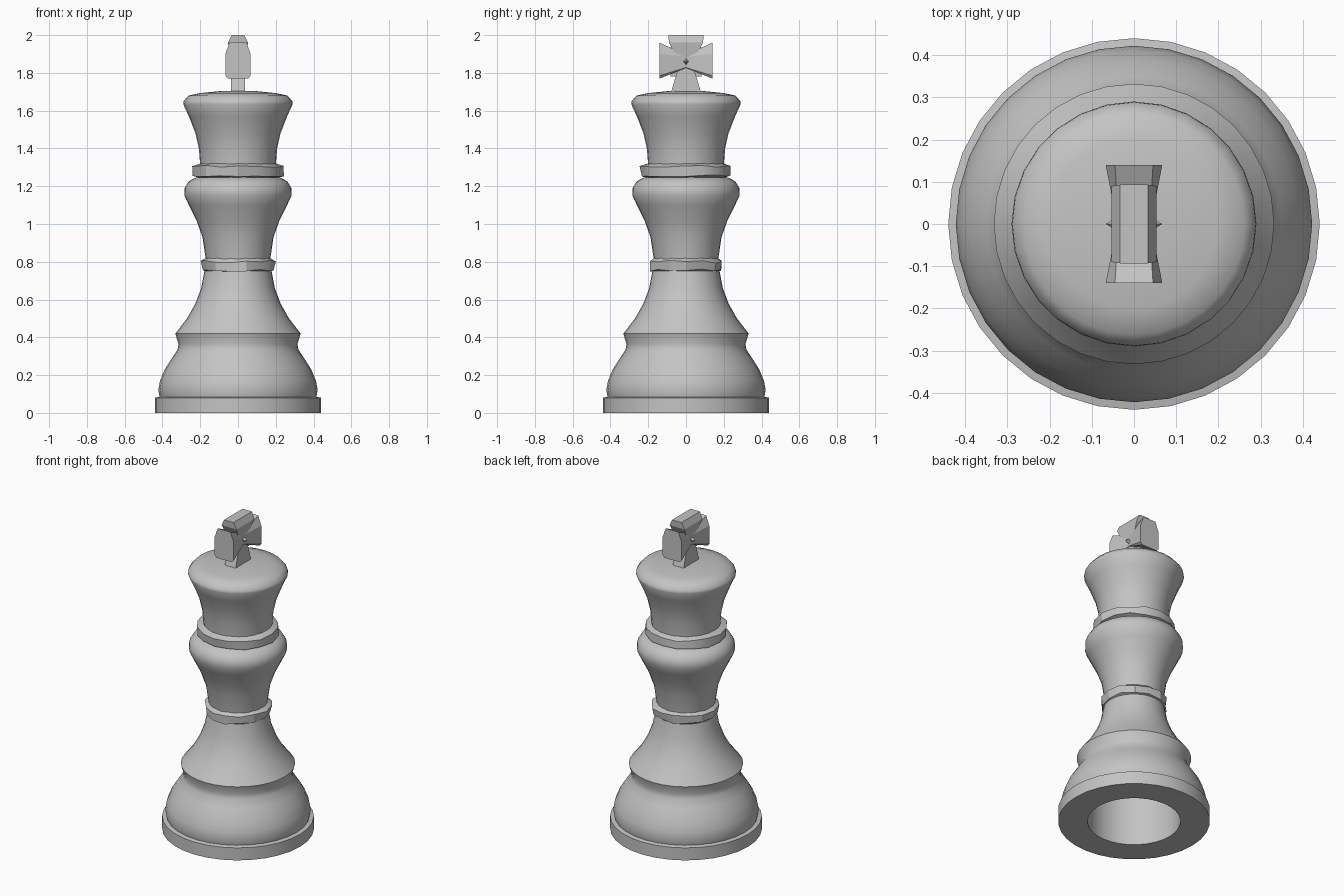
import bpy, bmesh, math, random

random.seed(4)
if "Cube" in bpy.data.objects:
    bpy.data.objects.remove(bpy.data.objects["Cube"], do_unlink=True)

# Single stone grey material
GREY = (0.55, 0.55, 0.55, 1)
stone = bpy.data.materials.new("stone grey")
stone.use_nodes = True
stone.diffuse_color = GREY
stone.node_tree.nodes["Principled BSDF"].inputs["Base Color"].default_value = GREY


def finish(name, bm, angle=None):
    mesh = bpy.data.meshes.new(name)
    bm.to_mesh(mesh)
    bm.free()
    mesh.materials.append(stone)
    if angle:
        mesh.shade_smooth()
        mesh.set_sharp_from_angle(angle=math.radians(angle))
    obj = bpy.data.objects.new(name, mesh)
    bpy.context.collection.objects.link(obj)
    return obj


def lathe(name, profile, sides=32, angle=40, wobble=0):
    """Turn a (radius, height) profile around z; open ends stay open."""
    bm = bmesh.new()
    rings = []
    for k, (r, z) in enumerate(profile):
        shake = wobble if 0 < k < len(profile) - 1 else 0
        ring = []
        for j in range(sides):
            a = math.tau * j / sides
            rr = r + random.uniform(-shake, shake)
            zz = z + random.uniform(-shake, shake)
            ring.append(bm.verts.new((rr * math.cos(a), rr * math.sin(a), zz)))
        rings.append(ring)
    for low, high in zip(rings, rings[1:]):
        for j in range(sides):
            n = (j + 1) % sides
            bm.faces.new((low[j], low[n], high[n], high[j]))
    bmesh.ops.remove_doubles(bm, verts=bm.verts, dist=1e-5)
    return finish(name, bm, angle)


def hull(name, points):
    """Faceted convex block around points."""
    bm = bmesh.new()
    verts = [bm.verts.new(p) for p in points]
    res = bmesh.ops.convex_hull(bm, input=verts)
    loose = [v for v in res["geom_interior"] if isinstance(v, bmesh.types.BMVert)]
    bmesh.ops.delete(bm, geom=loose, context="VERTS")
    bmesh.ops.dissolve_limit(bm, angle_limit=0.02, verts=bm.verts, edges=bm.edges)
    bmesh.ops.recalc_face_normals(bm, faces=bm.faces)
    return finish(name, bm)


# Foot disc with the hollow underside
lathe("foot", [(0, .38), (.27, .37), (.27, 0), (.44, 0), (.44, .08), (.415, .085)])

# Bell shaped base
lathe("bell", [(.415, .085), (.422, .12), (.413, .17), (.388, .23), (.35, .29),
               (.32, .335), (.315, .365), (.332, .42)])

# Concave skirt rising to the waist
lathe("skirt", [(.332, .42), (.27, .5), (.225, .58), (.195, .66), (.178, .75)])

# Rough, faceted collars
lathe("waist_collar", [(.176, .75), (.192, .755), (.196, .80), (.17, .82)],
      sides=14, angle=25, wobble=.008)
lathe("neck_collar", [(.205, 1.245), (.237, 1.255), (.24, 1.305), (.2, 1.32)],
      sides=16, angle=25, wobble=.006)

# Vase shaped torso
lathe("torso", [(.17, .81), (.188, .93), (.22, 1.02), (.26, 1.1), (.284, 1.15),
                (.283, 1.19), (.262, 1.225), (.225, 1.245), (.2, 1.25)])

# Flared crown with a low domed top
lathe("crown", [(.2, 1.31), (.207, 1.4), (.225, 1.48), (.26, 1.57), (.29, 1.635),
                (.288, 1.65), (.262, 1.68), (.2, 1.693), (.1, 1.703), (0, 1.705)], sides=28)

# Flared cross on top: four wedge arms meeting at a pointed hub
MID = 1.86
SIGNS = (-1, 1)
root = [(.035 * a, .024 * b, MID + .024 * c) for a in SIGNS for b in SIGNS for c in SIGNS]

hull("cross_top_arm", root + [
    (x * a, y * b, z) for x, y, z in ((.033, .093, 2), (.053, .09, 1.96))
    for a in SIGNS for b in SIGNS])
hull("cross_bottom_arm", root + [(.038 * a, .08 * b, 1.695) for a in SIGNS for b in SIGNS])
for side, label in ((-1, "front"), (1, "back")):
    hull("cross_" + label + "_arm", root + [
        (x * a, .14 * side, z) for x, z in ((.045, 1.96), (.067, 1.9), (.067, 1.785), (.055, 1.77))
        for a in SIGNS])
hull("cross_hub", [(.067 * a, 0, MID) for a in SIGNS]
     + [(0, .04 * a, MID) for a in SIGNS] + [(0, 0, MID + .04 * a) for a in SIGNS])

# Thin web closing the gaps between the arms
hull("cross_web", [(.02 * a, .082 * b, MID + .078 * c)
                   for a in SIGNS for b in SIGNS for c in SIGNS])
